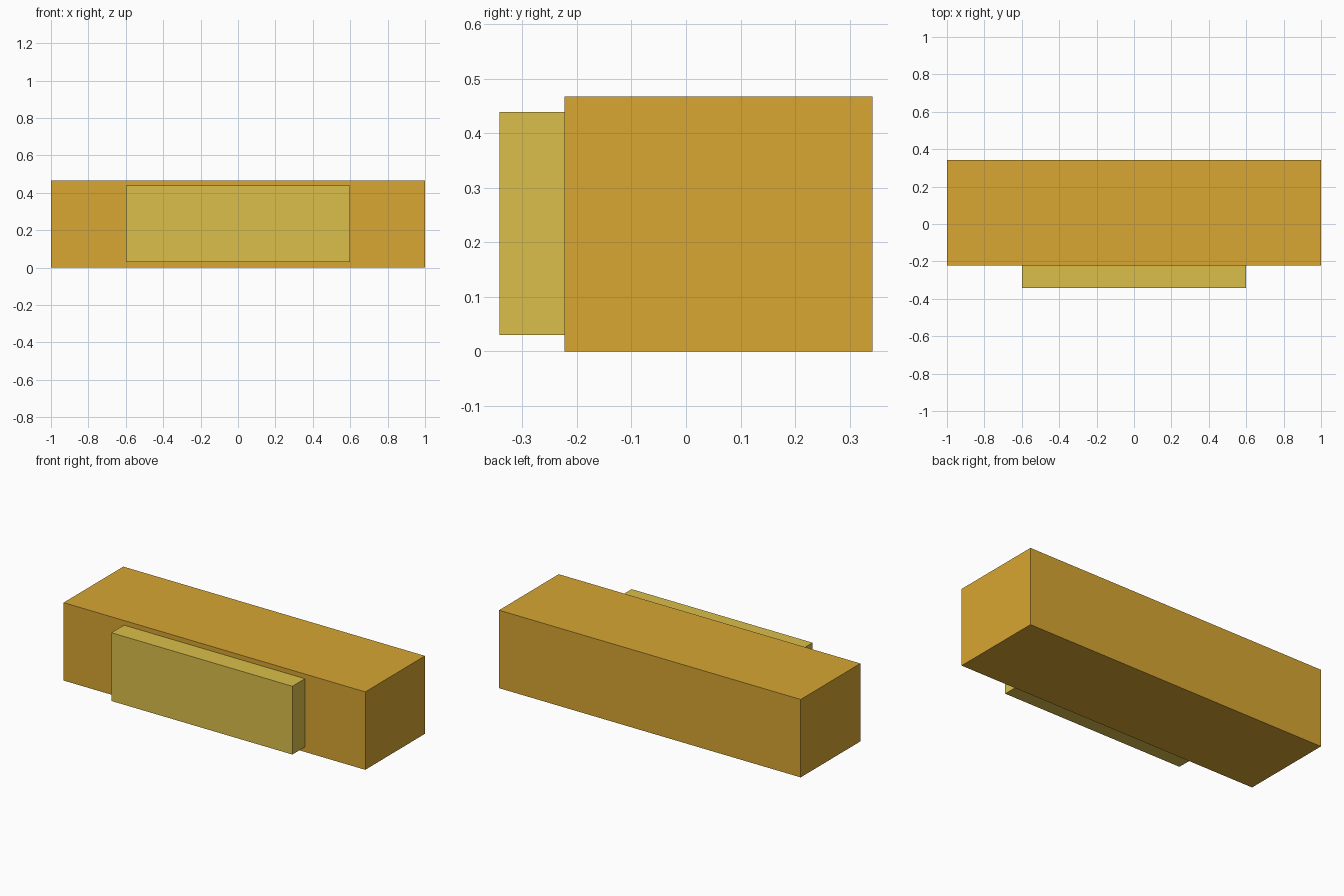
import bpy

if "Cube" in bpy.data.objects:
    bpy.data.objects.remove(bpy.data.objects["Cube"])


def material(name, color):
    mat = bpy.data.materials.new(name)
    mat.diffuse_color = (*color, 1.0)
    mat.use_nodes = True
    mat.node_tree.nodes["Principled BSDF"].inputs["Base Color"].default_value = mat.diffuse_color
    return mat


def box(name, low, high, mat):
    """Axis-aligned box between two corners."""
    center = [(a + b) / 2 for a, b in zip(low, high)]
    bpy.ops.mesh.primitive_cube_add(size=1, location=center)
    obj = bpy.context.object
    obj.name = name
    obj.scale = [b - a for a, b in zip(low, high)]
    bpy.ops.object.transform_apply(location=False, rotation=False, scale=True)
    obj.data.materials.append(mat)
    return obj


amber = material("amber", (0.686, 0.381, 0.032))
pale_yellow = material("pale_yellow", (0.708, 0.521, 0.068))

# Long main block
box("main_block", (-1.0, -0.223, 0.0), (1.0, 0.342, 0.467), amber)

# Raised panel on the front face
box("front_panel", (-0.6, -0.342, 0.03), (0.6, -0.223, 0.439), pale_yellow)
